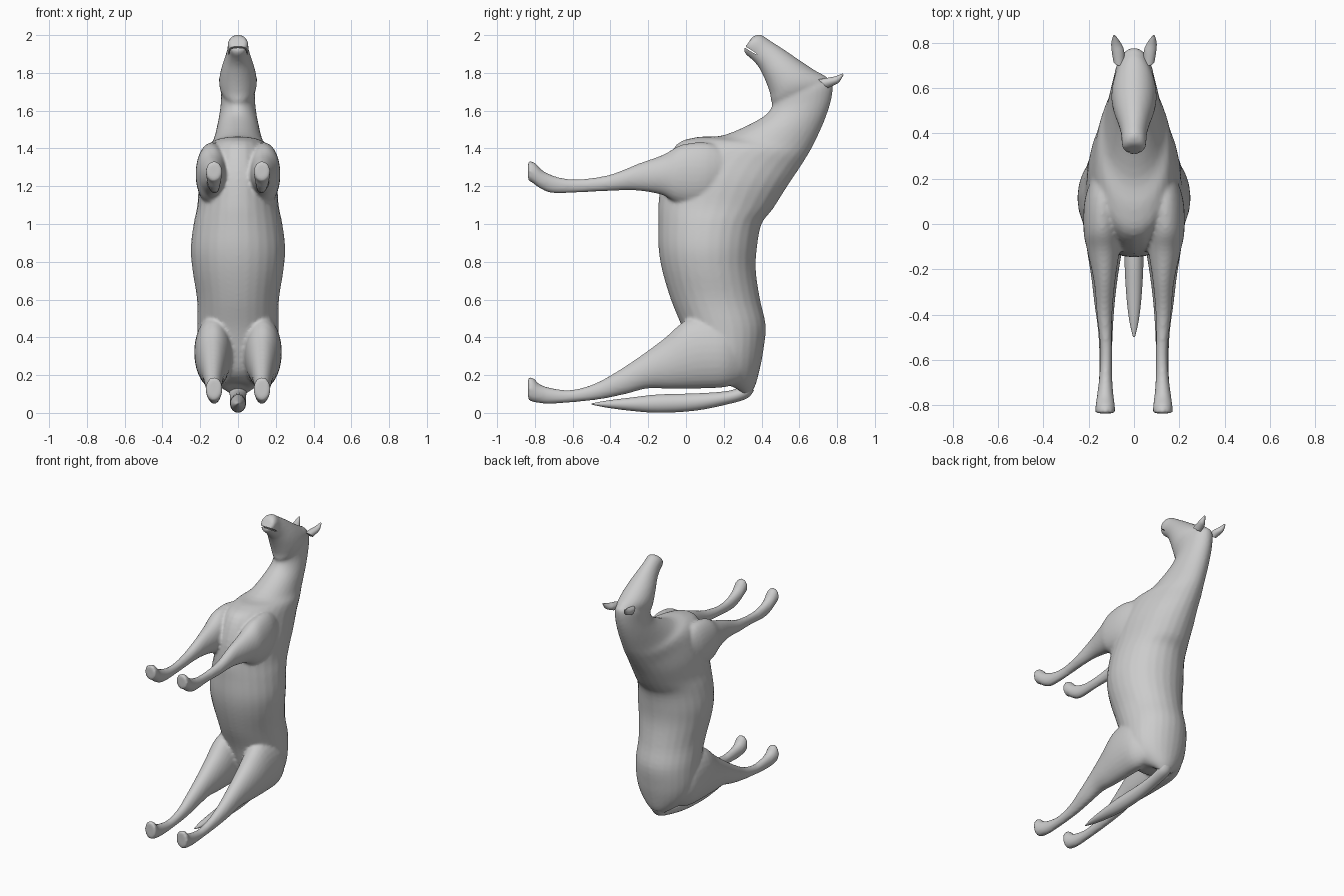
import bpy, bmesh, math
from mathutils import Vector

# A station is (y1, z1, y2, z2, centre_x, half_width): an oval spanning two outline points.
TORSO = [(.23, .155, .33, .085, 0, .05), (.12, .17, .365, .14, 0, .12), (.06, .22, .388, .22, 0, .18),
         (.02, .32, .408, .32, 0, .21), (-.02, .45, .422, .46, 0, .215), (-.08, .6, .392, .6, 0, .217),
         (-.125, .75, .37, .75, 0, .24), (-.145, .87, .375, .87, 0, .25), (-.147, 1.0, .40, 1.0, 0, .235),
         (-.145, 1.12, .46, 1.08, 0, .215), (-.12, 1.28, .53, 1.19, 0, .205), (-.05, 1.42, .59, 1.28, 0, .18),
         (.06, 1.46, .635, 1.35, 0, .16), (.2, 1.47, .675, 1.42, 0, .13), (.38, 1.55, .73, 1.54, 0, .105),
         (.45, 1.61, .767, 1.65, 0, .092), (.46, 1.67, .777, 1.74, 0, .088), (.48, 1.70, .745, 1.772, 0, .075)]
HEAD = [(.50, 1.62, .775, 1.7, 0, .06), (.455, 1.64, .75, 1.772, 0, .09), (.445, 1.69, .68, 1.815, 0, .1),
        (.42, 1.76, .60, 1.868, 0, .09), (.385, 1.83, .52, 1.923, 0, .07), (.35, 1.87, .45, 1.968, 0, .057),
        (.315, 1.90, .40, 2.0, 0, .054), (.308, 1.925, .365, 1.998, 0, .046), (.32, 1.945, .347, 1.985, 0, .025)]
FRONT_LEG = [(.25, 1.2, .25, 1.38, .12, .05), (.1, 1.10, .12, 1.43, .135, .082), (-.04, 1.11, -.02, 1.42, .14, .083),
             (-.13, 1.155, -.12, 1.367, .135, .07), (-.27, 1.178, -.25, 1.32, .13, .046),
             (-.4, 1.175, -.4, 1.262, .13, .034), (-.55, 1.168, -.55, 1.238, .123, .026),
             (-.7, 1.163, -.66, 1.244, .125, .029), (-.77, 1.187, -.75, 1.277, .127, .037),
             (-.805, 1.213, -.80, 1.324, .127, .043), (-.836, 1.23, -.836, 1.333, .127, .043)]
HIND_LEG = [(.28, .16, .3, .42, .11, .07), (.2, .135, .2, .5, .125, .10), (.08, .13, .02, .5, .13, .1),
            (-.08, .128, -.12, .39, .13, .08), (-.2, .13, -.25, .295, .13, .06), (-.32, .1, -.38, .21, .13, .045),
            (-.45, .073, -.49, .152, .126, .033), (-.6, .056, -.61, .121, .125, .028), (-.73, .048, -.71, .131, .126, .031),
            (-.8, .056, -.775, .152, .127, .039), (-.825, .063, -.805, .183, .127, .044), (-.836, .073, -.836, .191, .127, .043)]
TAIL = [(.36, .12, .28, .15, 0, .05), (.325, .078, .27, .13, 0, .045), (.23, .048, .2, .113, 0, .042),
        (.05, .012, .05, .103, 0, .042), (-.15, .001, -.15, .097, 0, .042), (-.3, .012, -.3, .08, 0, .035),
        (-.42, .028, -.42, .065, 0, .022), (-.5, .044, -.5, .05, 0, .004)]
EAR = [(.70, 1.765, .75, 1.72, .066, .026), (.755, 1.775, .785, 1.735, .072, .027),
       (.79, 1.782, .812, 1.752, .08, .02), (.829, 1.797, .834, 1.79, .087, .005)]


def smooth_path(stations, steps=4):
    """Catmull-Rom interpolation between stations."""
    p = [stations[0]] + stations + [stations[-1]]
    out = []
    for i in range(1, len(p) - 2):
        for k in range(steps):
            t = k / steps
            out.append([.5 * (2 * b + (c - a) * t + (2 * a - 5 * b + 4 * c - d) * t * t
                              + (3 * b - a - 3 * c + d) * t ** 3)
                        for a, b, c, d in zip(*p[i - 1:i + 3])])
    return out + [list(stations[-1])]


def loft(bm, stations, side=1, sides=28):
    rings = []
    for y1, z1, y2, z2, cx, w in smooth_path(stations):
        mid, half = Vector(((y1 + y2) / 2, (z1 + z2) / 2)), Vector(((y2 - y1) / 2, (z2 - z1) / 2))
        ring = []
        for k in range(sides):
            a = 2 * math.pi * k / sides
            yz = mid + half * math.cos(a)
            ring.append(bm.verts.new((side * (cx + w * math.sin(a)), yz.x, yz.y)))
        rings.append(ring)
    for a, b in zip(rings, rings[1:]):
        for k in range(sides):
            n = (k + 1) % sides
            bm.faces.new((a[k], a[n], b[n], b[k]))
    bm.faces.new(rings[0])
    bm.faces.new(rings[-1])


def make(name, parts):
    bm = bmesh.new()
    for stations, side in parts:
        loft(bm, stations, side)
    bmesh.ops.recalc_face_normals(bm, faces=bm.faces)
    mesh = bpy.data.meshes.new(name)
    bm.to_mesh(mesh)
    bm.free()
    ob = bpy.data.objects.new(name, mesh)
    bpy.context.collection.objects.link(ob)
    bpy.ops.object.select_all(action='DESELECT')
    ob.select_set(True)
    bpy.context.view_layer.objects.active = ob
    bpy.ops.object.shade_smooth_by_angle(angle=math.radians(50))
    return ob


# Torso, neck, head and legs fused into one skin
body = make("horse_body", [(TORSO, 1), (HEAD, 1)] + [(leg, s) for leg in (FRONT_LEG, HIND_LEG) for s in (1, -1)])
fuse = body.modifiers.new("fuse", 'REMESH')
fuse.mode = 'VOXEL'
fuse.voxel_size = .01
fuse.use_smooth_shade = True
soften = body.modifiers.new("soften", 'SMOOTH')
soften.factor = .5
soften.iterations = 4

# Mouth groove
bpy.ops.mesh.primitive_uv_sphere_add(segments=24, ring_count=12, location=(0, .345, 1.917),
                                     rotation=(math.radians(-32), 0, 0))
cutter = bpy.context.object
cutter.name = "mouth_cutter"
cutter.scale = (.07, .055, .005)
cutter.hide_render = True
cutter.hide_set(True)
groove = body.modifiers.new("mouth", 'BOOLEAN')
groove.operation = 'DIFFERENCE'
groove.solver = 'EXACT'
groove.object = cutter

# Tail and ears
make("tail", [(TAIL, 1)])
make("ears", [(EAR, 1), (EAR, -1)])
